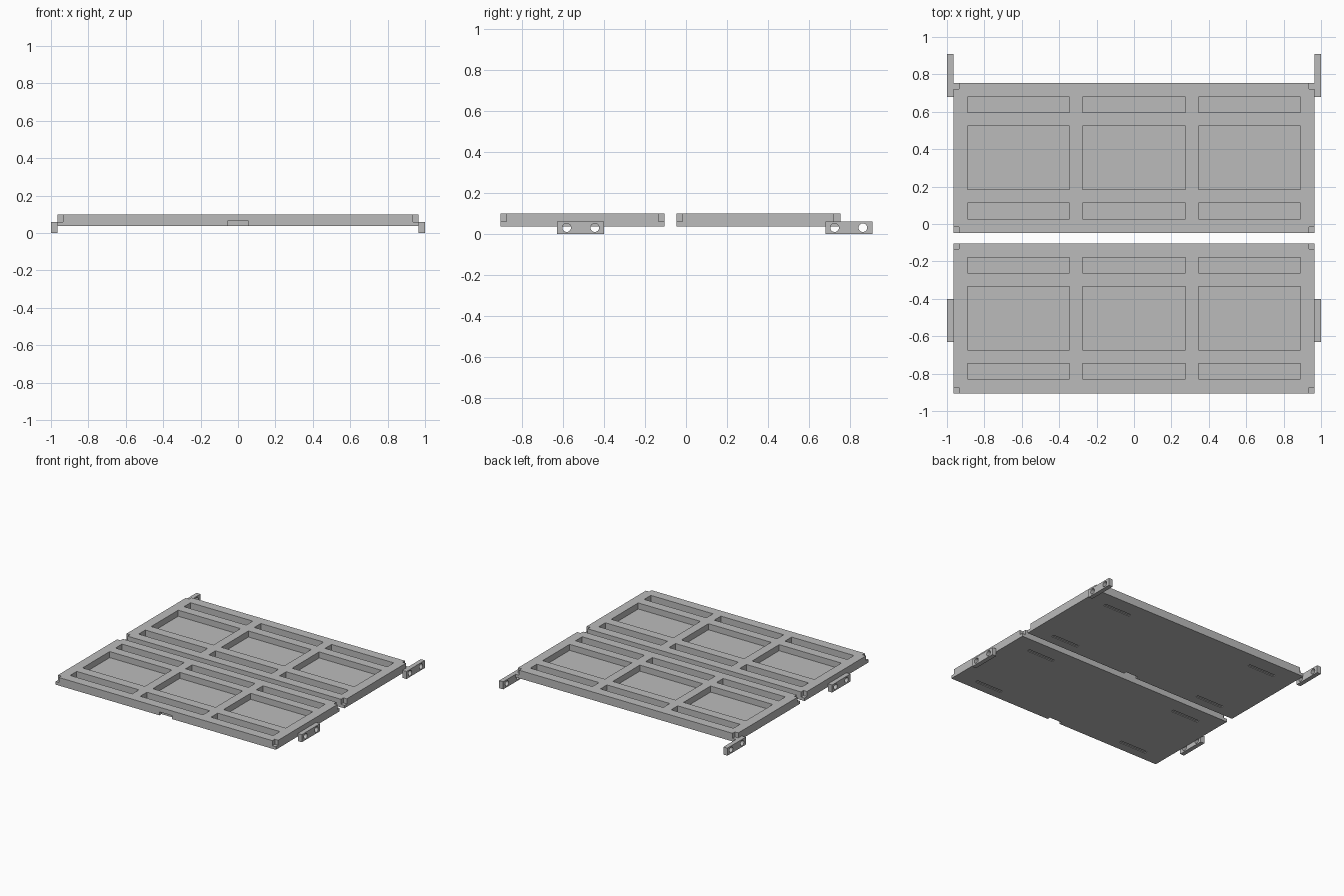
import bpy, bmesh, math
from mathutils import Matrix, Vector

if "Cube" in bpy.data.objects:
    bpy.data.objects.remove(bpy.data.objects["Cube"])

grey = bpy.data.materials.new("light_grey")
grey.diffuse_color = (0.5, 0.5, 0.5, 1)
grey.use_nodes = True
grey.node_tree.nodes["Principled BSDF"].inputs["Base Color"].default_value = grey.diffuse_color


def add_box(bm, x0, x1, y0, y1, z0, z1):
    mat = Matrix.Translation(((x0 + x1) / 2, (y0 + y1) / 2, (z0 + z1) / 2)) \
        @ Matrix.Diagonal((x1 - x0, y1 - y0, z1 - z0, 1))
    bmesh.ops.create_cube(bm, size=1, matrix=mat)


def make(name, bm):
    me = bpy.data.meshes.new(name)
    bm.to_mesh(me)
    bm.free()
    ob = bpy.data.objects.new(name, me)
    bpy.context.collection.objects.link(ob)
    me.materials.append(grey)
    return ob


def cut(ob, cutter):
    cutter.hide_render = True
    cutter.hide_viewport = True
    cutter.display_type = 'WIRE'
    mod = ob.modifiers.new("cut", 'BOOLEAN')
    mod.operation = 'DIFFERENCE'
    mod.solver = 'EXACT'
    mod.object = cutter


HX, LEN, Z0, Z1 = 0.965, 0.80, 0.036, 0.10


def tray(name, y0):
    bm = bmesh.new()
    add_box(bm, -HX, HX, y0, y0 + LEN, Z0, Z1)
    ob = make(name, bm)

    c = bmesh.new()
    # three columns by three rows of pockets
    for x0, x1 in ((-0.89, -0.345), (-0.275, 0.275), (0.345, 0.89)):
        for a, b in ((0.075, 0.158), (0.232, 0.57), (0.643, 0.725)):
            add_box(c, x0, x1, y0 + a, y0 + b, 0.052, 0.15)
    # corner notches
    for sx in (-1, 1):
        for ya, yb in ((-0.05, 0.03), (LEN - 0.03, LEN + 0.05)):
            xs = sorted((sx * (HX - 0.03), sx * (HX + 0.05)))
            add_box(c, *xs, y0 + ya, y0 + yb, 0.06, 0.15)
        # shallow slots underneath
        for yc in (0.085, LEN - 0.13):
            add_box(c, sx * 0.68 - 0.12, sx * 0.68 + 0.12,
                    y0 + yc - 0.012, y0 + yc + 0.012, 0.0, Z0 + 0.006)
    # finger notch under the front edge
    add_box(c, -0.055, 0.055, y0 - 0.05, y0 + 0.025, 0.0, 0.063)
    cut(ob, make(name + "_cutter", c))


tray("front_tray", -0.905)
tray("rear_tray", -0.047)


# side brackets with two bolt holes each
def bracket(name, side, y0, holes):
    bm = bmesh.new()
    x0, x1 = sorted((side * HX, side * 1.0))
    add_box(bm, x0, x1, y0, y0 + 0.23, 0.0, 0.06)
    ob = make(name, bm)
    c = bmesh.new()
    for y in holes:
        bmesh.ops.create_cone(
            c, cap_ends=True, segments=24, radius1=0.021, radius2=0.021, depth=0.2,
            matrix=Matrix.Translation((side * 0.98, y, 0.03)) @ Matrix.Rotation(math.pi / 2, 4, 'Y'))
    cut(ob, make(name + "_cutter", c))


for side, word in ((-1, "left"), (1, "right")):
    bracket(word + "_front_bracket", side, -0.63, (-0.582, -0.445))
    bracket(word + "_rear_bracket", side, 0.68, (0.725, 0.863))
